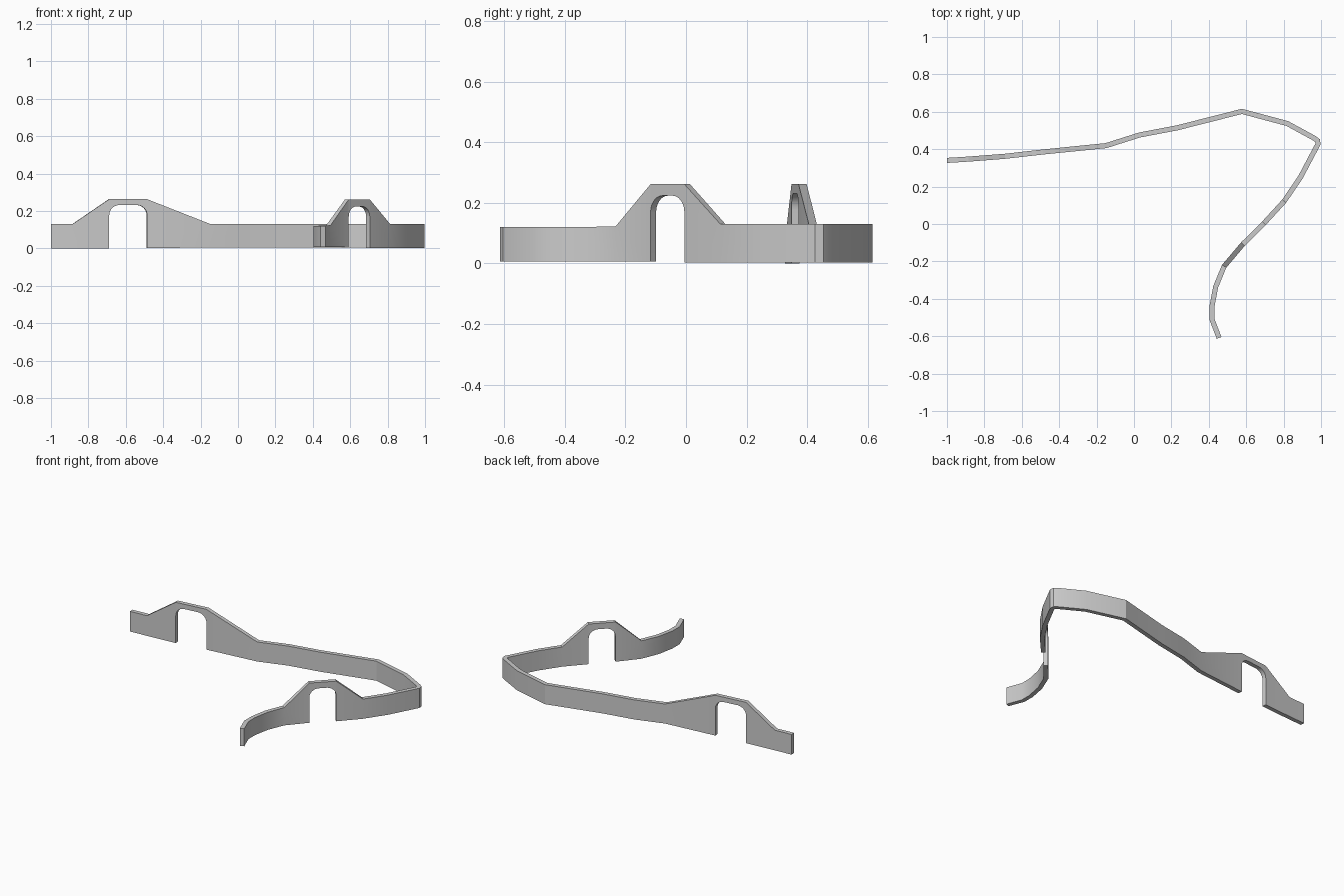
import bpy, bmesh, math
from mathutils import Vector

if "Cube" in bpy.data.objects:
    bpy.data.objects.remove(bpy.data.objects["Cube"])

HALF = 0.0135   # half wall thickness
R = 0.055       # arch corner radius

# Wall centreline: x, y, bottom z, top z; "arch" opens the span to the next point
path = [
    (-1.0, .340, 0, .13), (-.885, .347, 0, .13),
    (-.69, .362, 0, .263, "arch", .232), (-.487, .385, .003, .263),
    (-.15, .419, .004, .13), (.03, .476, .004, .13), (.23, .514, .004, .13),
    (.577, .602, .004, .13), (.82, .537, .004, .13), (.965, .458, .003, .13),
    (.981, .446, .003, .13), (.984, .428, .003, .13), (.89, .25, .003, .13),
    (.803, .122, .003, .13),
    (.695, .004, .003, .262, "arch", .224), (.582, -.108, .006, .262),
    (.482, -.226, .007, .122), (.437, -.335, .007, .121),
    (.417, -.44, .007, .12), (.417, -.51, .007, .12), (.455, -.609, .007, .12),
]
pts = [Vector(p[:2]) for p in path]


def normal(i):
    """Mitred sideways offset at a path point."""
    a = (pts[i] - pts[i - 1]).normalized() if i else None
    b = (pts[i + 1] - pts[i]).normalized() if i < len(pts) - 1 else None
    a, b = a or b, b or a
    t = (a + b).normalized()
    return Vector((-t.y, t.x)) * HALF / t.dot(a)


# Stations along the wall: position, offset, bottom, top, starts a jamb
stations = []
for i, p in enumerate(path):
    stations.append((pts[i], normal(i), p[2], p[3], False))
    if len(p) > 4:
        q, crown = path[i + 1], p[5]
        d = pts[i + 1] - pts[i]
        L = d.length
        arc = [(R - R * math.cos(k * math.pi / 12),
                crown - R + R * math.sin(k * math.pi / 12)) for k in range(7)]
        curve = arc + [(L - s, z) for s, z in reversed(arc)]
        for k, (s, z) in enumerate(curve):
            f = s / L
            stations.append((pts[i].lerp(pts[i + 1], f),
                             normal(i).lerp(normal(i + 1), f), z,
                             p[3] + (q[3] - p[3]) * f, k == 0))
        j = i + 1
        # closing jamb: the next path point shares its position with the last one

bm = bmesh.new()
prev = None
for c, n, bot, top, _ in stations:
    same = prev and (c - prev[0]).length < 1e-5
    lo = [bm.verts.new((*(c + s * n), bot)) for s in (1, -1)]
    hi = prev[2] if same else [bm.verts.new((*(c + s * n), top)) for s in (1, -1)]
    if prev:
        plo, phi = prev[1], prev[2]
        bm.faces.new((plo[0], plo[1], lo[1], lo[0]))            # underside or jamb
        if not same:
            bm.faces.new((phi[0], hi[0], hi[1], phi[1]))        # coping
            bm.faces.new((plo[0], lo[0], hi[0], phi[0]))        # outer side
            bm.faces.new((plo[1], phi[1], hi[1], lo[1]))        # inner side
    else:
        bm.faces.new((lo[0], hi[0], hi[1], lo[1]))              # first end
    prev = (c, lo, hi)
bm.faces.new((prev[1][0], prev[1][1], prev[2][1], prev[2][0]))  # last end
bmesh.ops.recalc_face_normals(bm, faces=bm.faces)

me = bpy.data.meshes.new("boundary_wall")
bm.to_mesh(me)
bm.free()
wall = bpy.data.objects.new("boundary_wall", me)
bpy.context.collection.objects.link(wall)
bpy.context.view_layer.objects.active = wall
wall.select_set(True)
bpy.ops.object.shade_smooth_by_angle(angle=math.radians(22))
